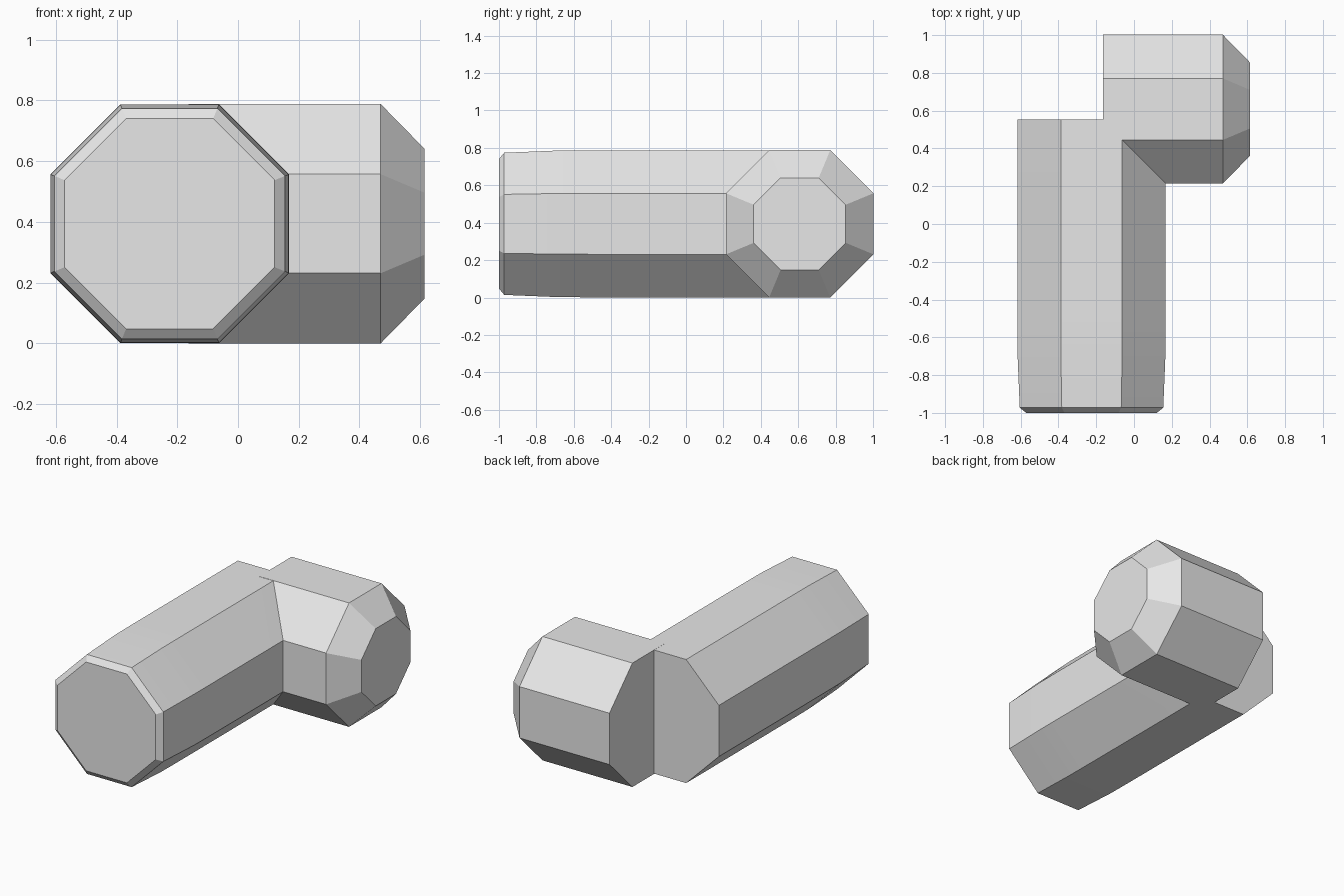
import bpy
import bmesh
from math import pi, cos, sin
from mathutils import Matrix

if "Cube" in bpy.data.objects:
    bpy.data.objects.remove(bpy.data.objects["Cube"], do_unlink=True)

grey = bpy.data.materials.new("plain grey")
grey.use_nodes = True
grey.diffuse_color = (0.8, 0.8, 0.8, 1)
grey.node_tree.nodes["Principled BSDF"].inputs["Base Color"].default_value = (0.8, 0.8, 0.8, 1)


def octagon_bar(name, profile, place):
    """Closed eight-sided bar along local z, from (position, half width) rings."""
    bm = bmesh.new()
    rings = []
    for along, half in profile:
        r = half / cos(pi / 8)
        rings.append([bm.verts.new((r * cos(a), r * sin(a), along))
                      for a in [(i + 0.5) * pi / 4 for i in range(8)]])
    for low, high in zip(rings, rings[1:]):
        for i in range(8):
            j = (i + 1) % 8
            bm.faces.new((low[i], low[j], high[j], high[i]))
    bm.faces.new(rings[0][::-1])
    bm.faces.new(rings[-1])
    bm.transform(place)
    bmesh.ops.recalc_face_normals(bm, faces=bm.faces)
    mesh = bpy.data.meshes.new(name)
    bm.to_mesh(mesh)
    bm.free()
    mesh.materials.append(grey)
    obj = bpy.data.objects.new(name, mesh)
    bpy.context.collection.objects.link(obj)
    return obj


MID = 0.394

# Long bar running front to back, with a slightly tapered, bevelled front end
pipe = octagon_bar(
    "elbow_pipe",
    [(-1, 0.346), (-0.972, 0.38), (-0.68, 0.392), (-0.5, MID - 0.001), (0.552, MID - 0.001)],
    Matrix.Translation((-0.225, 0, MID)) @ Matrix.Rotation(-pi / 2, 4, "X"))

# Short side arm with a wide chamfer on its outer end
arm = octagon_bar(
    "side_arm",
    [(-0.163, MID), (0.47, MID), (0.615, 0.246)],
    Matrix.Translation((0, 0.608, MID)) @ Matrix.Rotation(pi / 2, 4, "Y"))

# Weld both bars into one solid
weld = pipe.modifiers.new("weld_arm", "BOOLEAN")
weld.operation = "UNION"
weld.solver = "EXACT"
weld.object = arm
bpy.ops.object.select_all(action="DESELECT")
pipe.select_set(True)
bpy.context.view_layer.objects.active = pipe
bpy.ops.object.modifier_apply(modifier=weld.name)
bpy.data.objects.remove(arm, do_unlink=True)
bpy.ops.object.shade_smooth_by_angle(angle=pi / 9)
